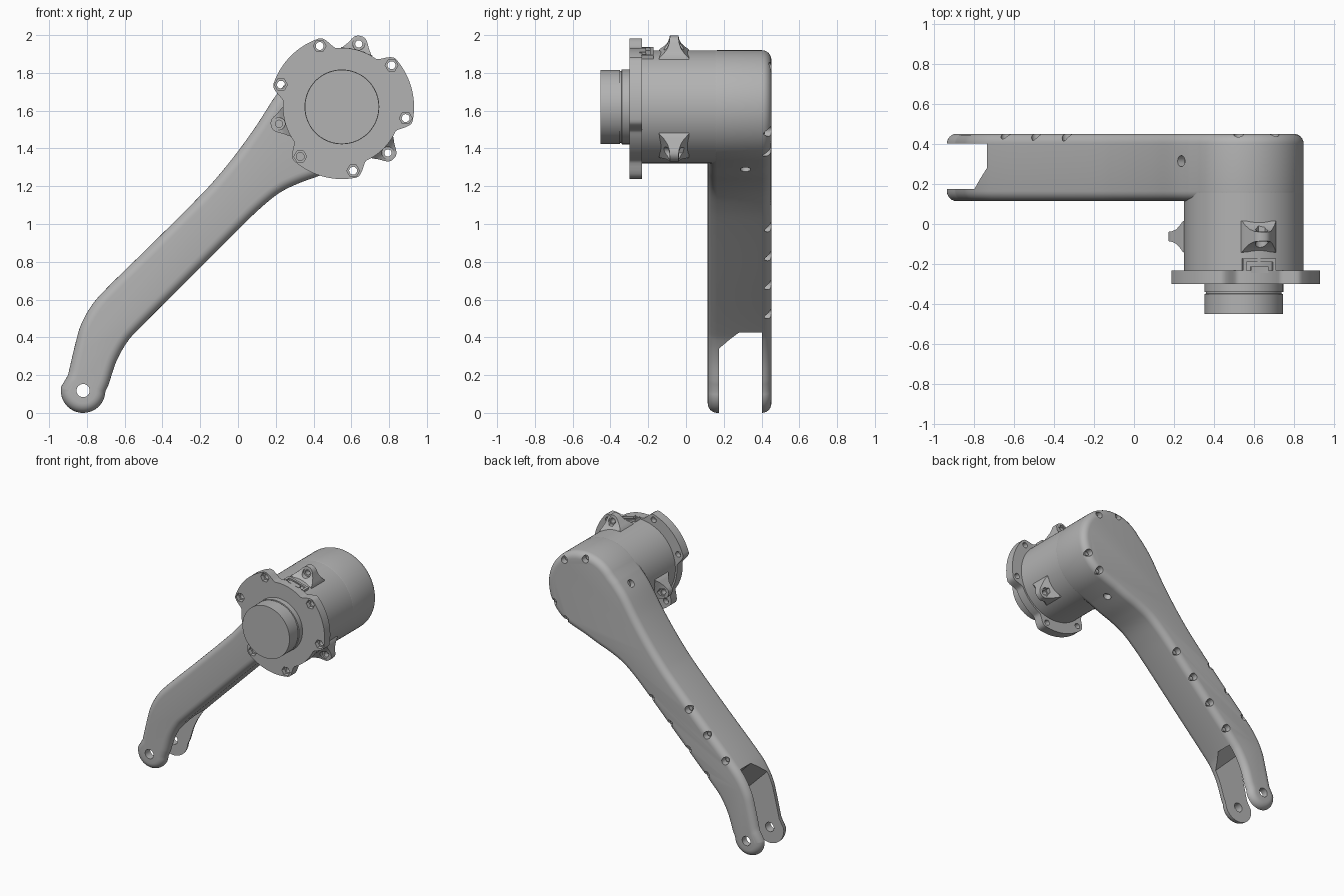
import bpy, bmesh, math
from mathutils import Vector

if "Cube" in bpy.data.objects:
    bpy.data.objects.remove(bpy.data.objects["Cube"])

CX, CZ = 0.55, 1.62          # drum axis
grey = bpy.data.materials.new("plain_grey")
grey.diffuse_color = (0.45, 0.45, 0.45, 1)
grey.use_nodes = True
grey.node_tree.nodes["Principled BSDF"].inputs["Base Color"].default_value = grey.diffuse_color


def loft(name, rings):
    """Closed solid through rings of equal point count."""
    bm = bmesh.new()
    rows = [[bm.verts.new(p) for p in r] for r in rings]
    n = len(rows[0])
    for a, b in zip(rows, rows[1:]):
        for i in range(n):
            bm.faces.new((a[i], a[(i + 1) % n], b[(i + 1) % n], b[i]))
    bm.faces.new(rows[0])
    bm.faces.new(rows[-1])
    bmesh.ops.recalc_face_normals(bm, faces=bm.faces)
    me = bpy.data.meshes.new(name)
    bm.to_mesh(me)
    bm.free()
    me.materials.append(grey)
    ob = bpy.data.objects.new(name, me)
    bpy.context.collection.objects.link(ob)
    return ob


def rod(name, p, q, r, n=24):
    """Cylinder between two points."""
    p, q = Vector(p), Vector(q)
    rot = (q - p).to_track_quat('Z', 'Y')
    ring = [rot @ Vector((r * math.cos(2 * math.pi * i / n), r * math.sin(2 * math.pi * i / n), 0))
            for i in range(n)]
    return loft(name, [[c + v for v in ring] for c in (p, q)])


def lathe(name, prof, n=96):
    """Solid of (radius, y) steps about the drum axis."""
    return loft(name, [[polar(360 * i / n, r, y) for i in range(n)] for r, y in prof])


def polar(deg, r, y):
    a = math.radians(deg)
    return Vector((CX + r * math.cos(a), y, CZ + r * math.sin(a)))


def boolean(ob, tools, op='DIFFERENCE'):
    for t in tools:
        m = ob.modifiers.new("bool", 'BOOLEAN')
        m.operation, m.object, m.solver = op, t, 'EXACT'
    dg = bpy.context.evaluated_depsgraph_get()
    me = bpy.data.meshes.new_from_object(ob.evaluated_get(dg))
    ob.modifiers.clear()
    ob.data = me
    for t in tools:
        bpy.data.objects.remove(t)


def smooth(ob, deg=32):
    for p in ob.data.polygons:
        p.use_smooth = True
    ob.data.set_sharp_from_angle(angle=math.radians(deg))


def spline(pts, sub=6):
    """Smooth open path through points."""
    pts = [Vector(p) for p in pts]
    ext = [2 * pts[0] - pts[1]] + pts + [2 * pts[-1] - pts[-2]]
    out = []
    for a, b, c, d in zip(ext, ext[1:], ext[2:], ext[3:]):
        for k in range(sub):
            t = k / sub
            out.append(0.5 * (2 * b + (c - a) * t + (2 * a - 5 * b + 4 * c - d) * t * t
                              + (3 * b - a - 3 * c + d) * t ** 3))
    return out + [pts[-1]]


def arc(cx, cz, r, a0, a1, n):
    return [Vector((cx + r * math.cos(math.radians(a0 + (a1 - a0) * i / n)),
                    cz + r * math.sin(math.radians(a0 + (a1 - a0) * i / n)))) for i in range(n + 1)]


# arm: outline in x-z, swept along y with rounded front and back edges
upper = spline([(0.28, 1.775), (0.2, 1.68), (0.1, 1.525), (0, 1.385), (-0.1, 1.26), (-0.2, 1.15),
                (-0.45, 0.9), (-0.68, 0.675), (-0.77, 0.575), (-0.83, 0.47), (-0.86, 0.37), (-0.9, 0.2)])
lower = spline([(-0.685, 0.15), (-0.645, 0.27), (-0.59, 0.37), (-0.52, 0.45), (-0.25, 0.72), (0, 0.97),
                (0.12, 1.085), (0.22, 1.165), (0.32, 1.215), (0.43, 1.255), (0.54, 1.3)])
outline = (arc(CX, CZ, 0.3, -70, 142, 48) + upper
           + arc(-0.82, 0.118, 0.118, 170, 358, 24) + lower)


def inset(pts, d):
    n = len(pts)
    res = []
    for i, p in enumerate(pts):
        t = (pts[(i + 1) % n] - pts[i - 1]).normalized()
        res.append(p + Vector((-t.y, t.x)) * d)
    return res


R = 0.05
steps = [(R * (1 - math.sin(a)), R * (1 - math.cos(a))) for a in [math.pi / 2 * k / 6 for k in range(7)]]
rows = [(d, 0.115 + h) for d, h in steps] + [(d, 0.452 - h) for d, h in reversed(steps)]
arm = loft("arm", [[Vector((p.x, y, p.y)) for p in inset(outline, d)] for d, y in rows])

# fork slot with sloped shoulder, square to the arm
q = math.sqrt(0.5)
slot_prof = [(0.175, -1.3), (0.175, -0.19), (0.28, -0.085), (0.403, -0.085), (0.403, -1.3)]
tools = [loft("slot_cutter", [[Vector(((s - t) * q, y, (s + t) * q)) for y, s in slot_prof]
                              for t in (0.1, 1.6)])]
# pivot hole and screw recesses
tools.append(rod("pivot_cutter", (-0.82, 0, 0.118), (-0.82, 0.6, 0.118), 0.035))
holes = [(-0.485 + 0.153 * k, 0.525 + 0.153 * k) for k in range(4)]
holes += [(-0.64 + 0.153 * k, 0.67 + 0.153 * k) for k in range(3)]
holes += [(0.525, 1.88), (0.70, 1.83), (0.79, 1.49), (0.69, 1.385)]
tools += [rod("screw_cutter", (x, 0.405, z), (x, 0.6, z), 0.026, 20) for x, z in holes]
tools.append(rod("side_cutter", (0.27, 0.315, 1.7), (0.14, 0.315, 1.8), 0.028, 20))
tools.append(rod("side_cutter", (0.50, 0.315, 1.33), (0.54, 0.315, 1.2), 0.028, 20))
boolean(arm, tools)
smooth(arm)

# screw heads in the recesses
for x, z in holes:
    smooth(rod("screw_head", (x, 0.39, z), (x, 0.418, z), 0.017, 6))

# motor drum
smooth(lathe("drum", [(0.299, -0.24), (0.299, 0.395)]))

# flange: three wide lobes, each with two bolts
def flange_radius(deg):
    off = abs((deg - 15 + 60) % 120 - 60)
    t = min(max((off - 27) / 13, 0), 1)
    return 0.382 - 0.07 * t * t * (3 - 2 * t)


flange = loft("flange", [[polar(a, flange_radius(a), y) for a in range(0, 360, 2)] for y in (-0.30, -0.232)])
bolts = [c + s for c in (15, 135, 255) for s in (-25, 25)]
tools = []
for b in bolts:
    tools.append(rod("bolt_cutter", polar(b, 0.343, -0.4), polar(b, 0.343, -0.1), 0.021, 20))
    tools.append(rod("hex_cutter", polar(b, 0.343, -0.4), polar(b, 0.343, -0.27), 0.034, 6))
boolean(flange, tools)
smooth(flange)

# output hub with a groove
smooth(lathe("output_hub", [(0.198, -0.28), (0.198, -0.340), (0.190, -0.341), (0.190, -0.349),
                            (0.196, -0.35), (0.196, -0.452)]))

# mounting lugs flaring out of the drum
for a in (75, 195, 315):
    ang = math.radians(a)
    out = Vector((math.cos(ang), 0, math.sin(ang)))
    side = Vector((-math.sin(ang), 0, math.cos(ang)))
    base = Vector((CX, -0.063, CZ))
    sect = [(0.27, 0.095, 0.082), (0.292, 0.088, 0.078), (0.312, 0.075, 0.055),
            (0.335, 0.058, 0.036), (0.362, 0.043, 0.026), (0.38, 0.03, 0.024), (0.388, 0.012, 0.022)]
    lug = loft("lug", [[base + out * r + side * (w * i) + Vector((0, h * j, 0))
                        for i, j in ((-1, -1), (1, -1), (1, 1), (-1, 1))] for r, w, h in sect])
    c = base + out * 0.345
    y = Vector((0, 1, 0))
    boolean(lug, [rod("lug_cutter", c - y * 0.2, c + y * 0.2, 0.019, 20),
                  rod("lug_cutter", c - y * 0.2, c - y * 0.02, 0.032, 20),
                  rod("lug_cutter", c + y * 0.02, c + y * 0.2, 0.032, 6)])
    smooth(lug)


# cable socket on the drum behind the flange
def block(name, r0, r1, t0, t1, y0, y1):
    ang = math.radians(75)
    o, s = Vector((math.cos(ang), 0, math.sin(ang))), Vector((math.sin(ang), 0, -math.cos(ang)))
    c = Vector((CX, 0, CZ))
    return loft(name, [[c + o * r + s * t + Vector((0, y, 0))
                        for t, y in ((t0, y0), (t1, y0), (t1, y1), (t0, y1))] for r in (r0, r1)])


block("socket_back", 0.27, 0.306, -0.085, 0.085, -0.19, -0.172)
for t in (-0.085, 0.069):
    block("socket_side", 0.27, 0.306, t, t + 0.016, -0.235, -0.188)
block("socket_plug", 0.27, 0.312, -0.045, 0.045, -0.245, -0.212)
